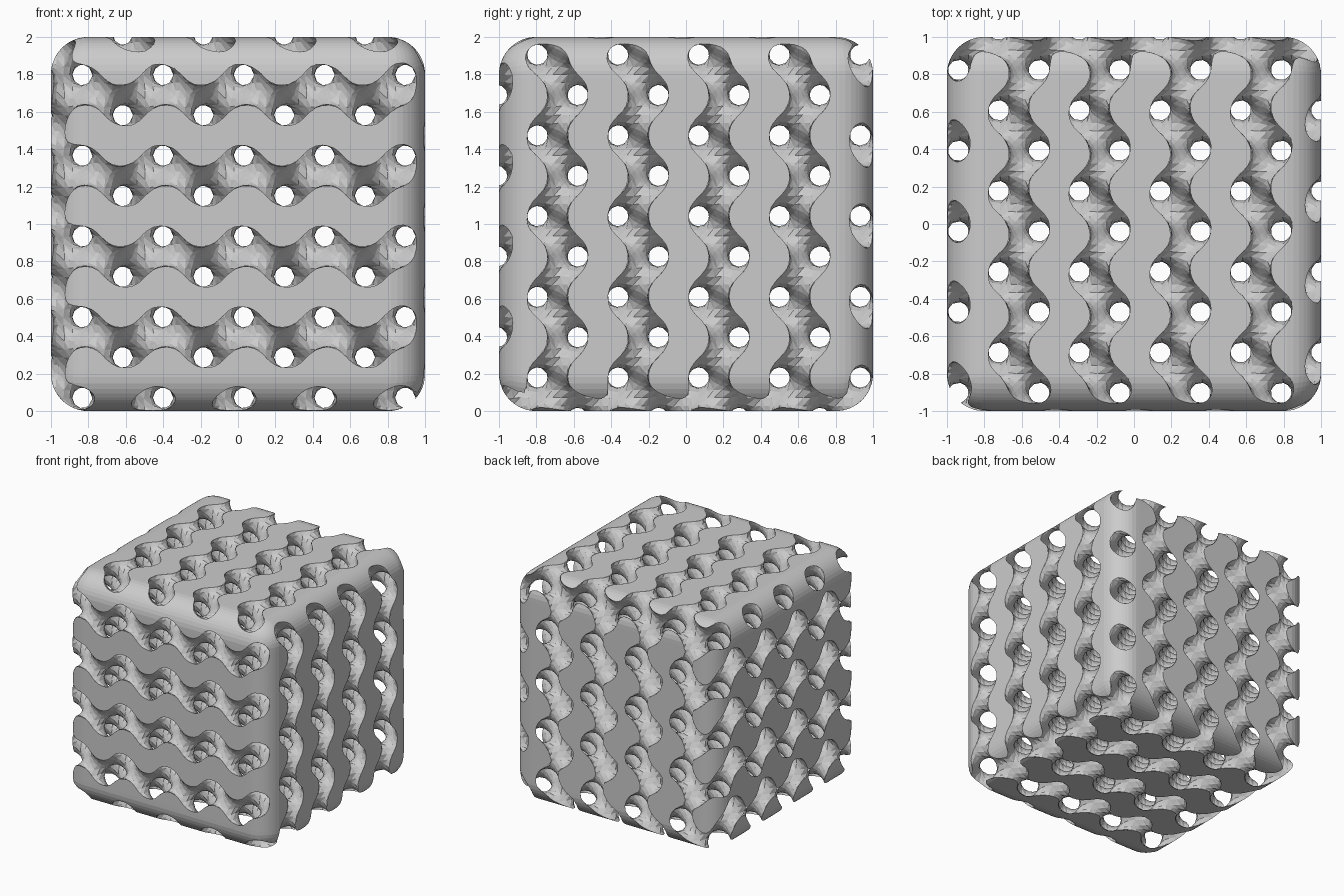
import bpy, bmesh, itertools
from math import sin, cos, pi
from mathutils import Vector

if "Cube" in bpy.data.objects:
    bpy.data.objects.remove(bpy.data.objects["Cube"])

PERIOD = 0.4315
K = 2 * pi / PERIOD
SHIFT = Vector((0.032, -0.255, 0.689))   # phase of the lattice, cube centred on origin
RADIUS = 0.2                             # rounding of the cube edges
STEP, START, N = 0.0432, -1.08, 50       # sampling grid


def gyroid(p):
    u, v, w = (p - SHIFT) * K
    return sin(u) * cos(v) + sin(v) * cos(w) + sin(w) * cos(u)


def gradient(p):
    u, v, w = (p - SHIFT) * K
    return K * Vector((cos(u) * cos(v) - sin(w) * sin(u),
                       cos(v) * cos(w) - sin(u) * sin(v),
                       cos(w) * cos(u) - sin(v) * sin(w)))


def rounded_box(p):
    q = Vector([max(abs(c) - (1 - RADIUS), 0) for c in p])
    return q.length - RADIUS


def grid_point(i):
    return Vector([START + STEP * c for c in i])


def gyroid_triangles():
    """Surface-net mesh of the lattice walls, snapped onto the exact surface."""
    val = {i: gyroid(grid_point(i)) for i in itertools.product(range(N + 1), repeat=3)}
    cache = {}

    def cell_vertex(cell):
        if cell in cache:
            return cache[cell]
        total, count = Vector(), 0
        for a in range(3):
            for s, t in itertools.product((0, 1), repeat=2):
                i = list(cell)
                i[(a + 1) % 3] += s
                i[(a + 2) % 3] += t
                j = list(i)
                j[a] += 1
                f, g = val[tuple(i)], val[tuple(j)]
                if (f < 0) != (g < 0):
                    total += grid_point(i).lerp(grid_point(j), f / (f - g))
                    count += 1
        p = total / count
        for _ in range(3):
            g = gradient(p)
            p = p - g * (gyroid(p) / max(g.length_squared, 1.0))
        cache[cell] = p
        return p

    tris = []
    for i in itertools.product(range(1, N), repeat=3):
        for a in range(3):
            j = list(i)
            j[a] += 1
            f, g = val[i], val[tuple(j)]
            if (f < 0) == (g < 0):
                continue
            quad = []
            for s, t in ((-1, -1), (0, -1), (0, 0), (-1, 0)):
                c = list(i)
                c[(a + 1) % 3] += s
                c[(a + 2) % 3] += t
                quad.append(cell_vertex(tuple(c)))
            if f >= 0:
                quad.reverse()
            tris += [(quad[0], quad[1], quad[2]), (quad[0], quad[2], quad[3])]
    return tris


def box_triangles():
    """Finely divided cube skin with rounded edges and corners."""
    bm = bmesh.new()
    bmesh.ops.create_cube(bm, size=2)
    bmesh.ops.subdivide_edges(bm, edges=bm.edges[:], cuts=54, use_grid_fill=True)
    for v in bm.verts:
        inner = Vector([max(-1 + RADIUS, min(1 - RADIUS, c)) for c in v.co])
        v.co = inner + (v.co - inner).normalized() * RADIUS
    bmesh.ops.triangulate(bm, faces=bm.faces[:])
    tris = [tuple(v.co.copy() for v in f.verts) for f in bm.faces]
    bm.free()
    return tris


def crossing(a, b, field):
    """Point between a (inside) and b (outside) where the field is zero."""
    for _ in range(13):
        m = (a + b) / 2
        if field(m) < 0:
            a = m
        else:
            b = m
    return (a + b) / 2


def clip(tris, field):
    """Keep the part of each triangle where the field is negative."""
    out = []
    for tri in tris:
        inside = [field(p) < 0 for p in tri]
        if not any(inside):
            continue
        poly = []
        for n in range(3):
            a, b = tri[n], tri[(n + 1) % 3]
            ia, ib = inside[n], inside[(n + 1) % 3]
            if ia:
                poly.append(a)
            if ia != ib:
                poly.append(crossing(a, b, field) if ia else crossing(b, a, field))
        out.append(poly)
    return out


# lattice walls cut to the rounded cube, and the cube skin cut to the lattice
polys = clip(gyroid_triangles(), rounded_box) + clip(box_triangles(), gyroid)
verts, faces = [], []
for poly in polys:
    faces.append(range(len(verts), len(verts) + len(poly)))
    verts += [(p.x, p.y, p.z + 1) for p in poly]

mesh = bpy.data.meshes.new("lattice_cube")
mesh.from_pydata(verts, [], [list(f) for f in faces])

# weld the two skins together
bm = bmesh.new()
bm.from_mesh(mesh)
bmesh.ops.remove_doubles(bm, verts=bm.verts[:], dist=0.0015)
bm.to_mesh(mesh)
bm.free()

cube = bpy.data.objects.new("lattice_cube", mesh)
bpy.context.collection.objects.link(cube)
